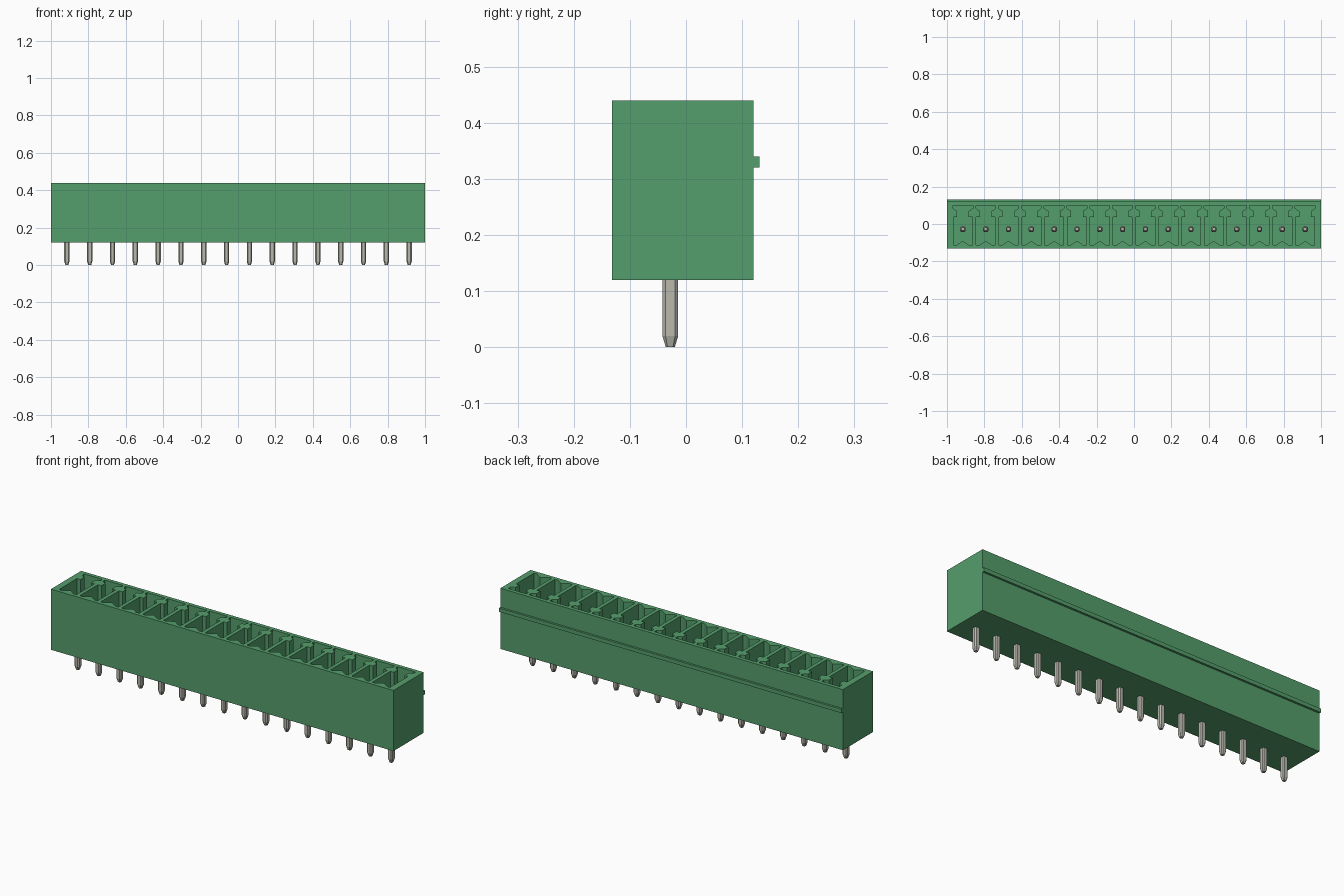
import bpy
import bmesh

cube = bpy.data.objects.get("Cube")
if cube:
    bpy.data.objects.remove(cube, do_unlink=True)

PINS, PITCH, PIN_Y = 16, 0.122, -0.028
CENTRES = [(i - (PINS - 1) / 2) * PITCH for i in range(PINS)]


def material(name, rgb, metallic=0.0):
    mat = bpy.data.materials.new(name)
    mat.use_nodes = True
    mat.diffuse_color = (*rgb, 1)
    mat.node_tree.nodes["Principled BSDF"].inputs["Base Color"].default_value = (*rgb, 1)
    return mat


def make_object(name, bm, mat):
    bmesh.ops.recalc_face_normals(bm, faces=bm.faces)
    mesh = bpy.data.meshes.new(name)
    bm.to_mesh(mesh)
    bm.free()
    obj = bpy.data.objects.new(name, mesh)
    bpy.context.collection.objects.link(obj)
    mesh.materials.append(mat)
    return obj


def loft(bm, rings):
    """Skin a list of equal-length vertex rings and cap both ends."""
    loops = [[bm.verts.new(p) for p in ring] for ring in rings]
    for a, b in zip(loops, loops[1:]):
        for i in range(len(a)):
            j = (i + 1) % len(a)
            bm.faces.new((a[i], a[j], b[j], b[i]))
    bm.faces.new(loops[0][::-1])
    bm.faces.new(loops[-1])


green = material("green plastic", (0.089, 0.342, 0.150))
metal = material("tinned metal", (0.485, 0.479, 0.423))

# Housing: side profile with the back ridge, extruded along x
profile = [(-0.132, 0.12), (0.12, 0.12), (0.12, 0.32), (0.131, 0.32),
           (0.131, 0.34), (0.12, 0.34), (0.12, 0.44), (-0.132, 0.44)]
bm = bmesh.new()
loft(bm, [[(x, y, z) for y, z in profile] for x in (-1, 1)])
housing = make_object("housing", bm, green)

# Keyed pockets: half outline mirrored, with a ribbed neck and a front bulge
half = [(0.034, -0.113), (0.051, -0.113), (0.051, 0.038), (0.031, 0.038),
        (0.031, 0.070), (0.043, 0.076), (0.053, 0.084), (0.053, 0.100)]
outline = [(0, -0.090)] + half + [(-x, y) for x, y in reversed(half)]
bm = bmesh.new()
for cx in CENTRES:
    loft(bm, [[(cx + x, y, z) for x, y in outline] for z in (0.18, 0.50)])
cutter = make_object("pocket_cutter", bm, green)
cutter.hide_render = True

cut = housing.modifiers.new("pockets", "BOOLEAN")
cut.operation = "DIFFERENCE"
cut.solver = "EXACT"
cut.object = cutter
bpy.context.view_layer.objects.active = housing
bpy.ops.object.modifier_apply(modifier=cut.name)
bpy.data.objects.remove(cutter, do_unlink=True)

# Contact pins: chamfered square bars tapered at both ends
for n, cx in enumerate(CENTRES, 1):
    bm = bmesh.new()
    rings = []
    for z, r in ((0, 0.008), (0.02, 0.014), (0.36, 0.014), (0.38, 0.008)):
        c = r * 0.6
        section = [(r, -c), (r, c), (c, r), (-c, r), (-r, c), (-r, -c), (-c, -r), (c, -r)]
        rings.append([(cx + x, PIN_Y + y, z) for x, y in section])
    loft(bm, rings)
    make_object(f"contact_pin_{n:02d}", bm, metal)
